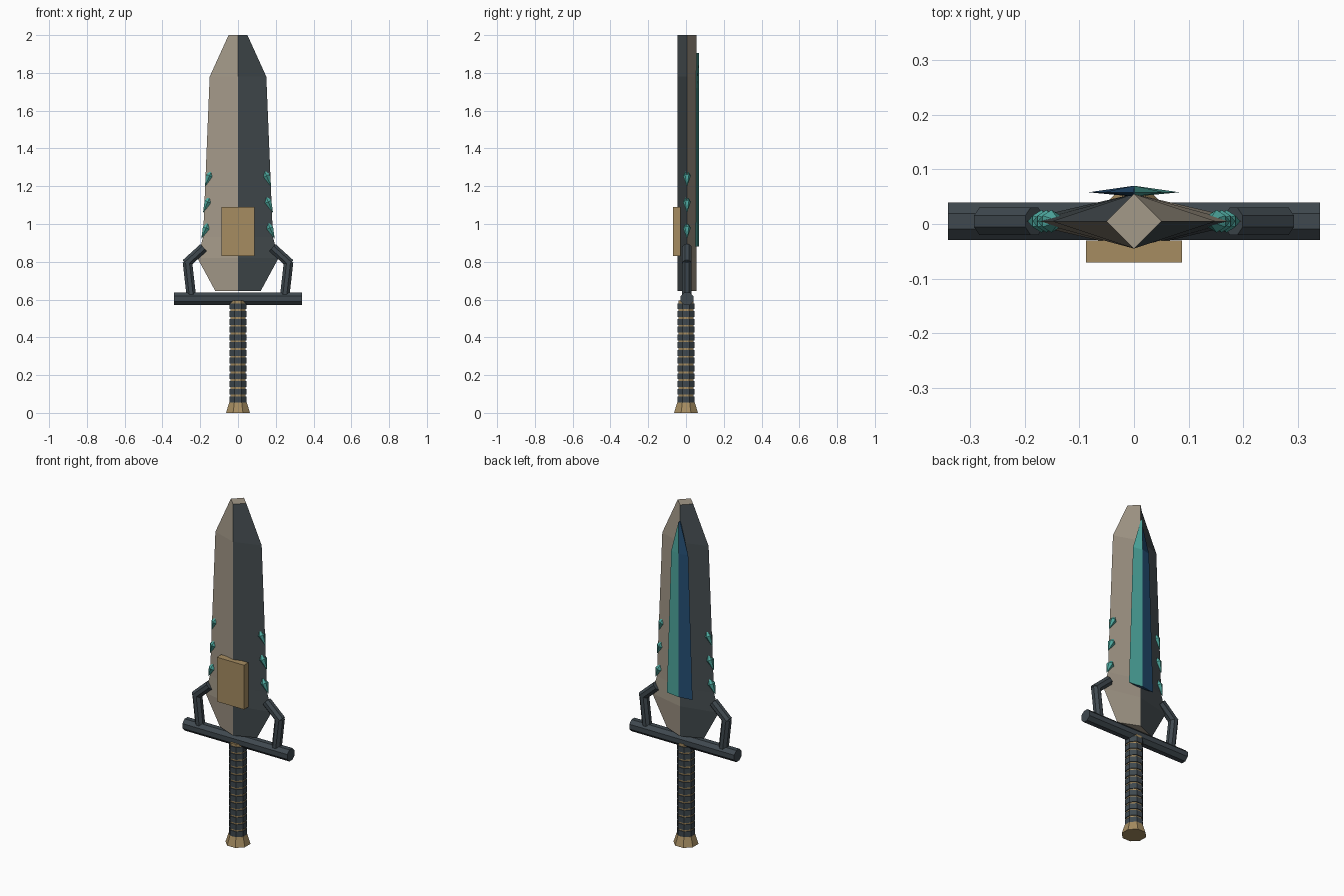
import bpy
import bmesh
from math import pi, cos
from mathutils import Vector, Matrix

cube = bpy.data.objects.get("Cube")
if cube:
    bpy.data.objects.remove(cube, do_unlink=True)


def material(name, rgb):
    m = bpy.data.materials.new(name)
    m.use_nodes = True
    m.diffuse_color = (*rgb, 1)
    bsdf = next(n for n in m.node_tree.nodes if n.type == 'BSDF_PRINCIPLED')
    bsdf.inputs["Base Color"].default_value = (*rgb, 1)
    bsdf.inputs["Roughness"].default_value = 0.8
    return m


BEIGE = material("pale stone", (0.37, 0.32, 0.25))
DARK = material("dark stone", (0.056, 0.07, 0.076))
IRON = material("dark iron", (0.05, 0.066, 0.078))
GOLD = material("dull gold", (0.38, 0.265, 0.12))
TEAL = material("teal crystal", (0.077, 0.40, 0.35))
BLUE = material("blue crystal", (0.018, 0.075, 0.17))
Y = 0.005  # centre plane of the blade


def finish(name, bm, mats, rule=None):
    bmesh.ops.recalc_face_normals(bm, faces=bm.faces)
    if rule:
        for f in bm.faces:
            f.material_index = rule(f.calc_center_median())
    me = bpy.data.meshes.new(name)
    bm.to_mesh(me)
    bm.free()
    for m in mats:
        me.materials.append(m)
    ob = bpy.data.objects.new(name, me)
    bpy.context.collection.objects.link(ob)
    return ob


def diamond_loft(name, profile, y_front, y_side, y_back, mats, rule):
    """Diamond sections stacked along z; profile holds (z, half width)."""
    bm = bmesh.new()
    rings = [[bm.verts.new(p) for p in ((0, y_front, z), (w, y_side, z),
                                        (0, y_back, z), (-w, y_side, z))]
             for z, w in profile]
    for a, b in zip(rings, rings[1:]):
        for i in range(4):
            j = (i + 1) % 4
            bm.faces.new((a[i], a[j], b[j], b[i]))
    bm.faces.new(rings[0])
    bm.faces.new(rings[-1])
    return finish(name, bm, mats, rule)


def add_prism(bm, start, end, r1, r2, sides=8):
    """Add a tapered prism between two points; radii are measured to the flats."""
    a, b = Vector(start), Vector(end)
    turn = (b - a).to_track_quat('Z', 'Y').to_matrix().to_4x4()
    k = cos(pi / sides)
    mat = Matrix.Translation((a + b) / 2) @ turn @ Matrix.Rotation(pi / sides, 4, 'Z')
    bmesh.ops.create_cone(bm, cap_ends=True, segments=sides, radius1=r1 / k,
                          radius2=r2 / k, depth=(b - a).length, matrix=mat)


def prism(name, start, end, r1, r2, mat, sides=8):
    bm = bmesh.new()
    add_prism(bm, start, end, r1, r2, sides)
    return finish(name, bm, [mat])


# Blade: opposite quarters share a colour, the end caps are pale
diamond_loft("blade", [(0.645, 0.12), (0.82, 0.215), (0.93, 0.185), (1.78, 0.15), (2.0, 0.05)],
             -0.045, Y, 0.055, [BEIGE, DARK],
             lambda c: 1 if c.x * (c.y - Y) < -1e-6 else 0)

# Crystal strip along the back of the blade
diamond_loft("back_crystal", [(0.88, 0.083), (1.72, 0.055), (1.905, 0.001)],
             0.05, 0.058, 0.07, [TEAL, BLUE], lambda c: 0 if c.x > 0 else 1)

# Front plate
bm = bmesh.new()
bmesh.ops.create_cube(bm, size=1, matrix=Matrix.Translation((0, -0.05, 0.96))
                      @ Matrix.Diagonal((0.176, 0.04, 0.26, 1)))
finish("front_plate", bm, [GOLD])

# Crossguard bar
prism("crossguard", (-0.34, Y, 0.604), (0.34, Y, 0.604), 0.034, 0.034, IRON)

# Bent arms from the guard to the blade, and gems on the blade edges
for side, label in ((1, "left"), (-1, "right")):
    knee = (side * 0.268, Y, 0.80)
    prism(label + "_lower_arm", (side * 0.245, Y, 0.60), knee, 0.025, 0.025, IRON)
    prism(label + "_upper_arm", (side * 0.276, Y, 0.79), (side * 0.182, Y, 0.875),
          0.025, 0.025, IRON)
    for i in range(3):
        z, x = 1.285 - 0.138 * i, 0.138 + 0.009 * i
        top = Vector((side * x, Y, z))
        tip = Vector((side * (x + 0.037), Y, z - 0.085))
        wide = top.lerp(tip, 0.35)
        bm = bmesh.new()
        add_prism(bm, top, wide, 0.003, 0.018, 6)
        add_prism(bm, wide, tip, 0.018, 0.001, 6)
        finish(f"{label}_edge_gem_{i + 1}", bm, [TEAL])

# Grip: gold core showing between dark bands
prism("grip_core", (0, 0, 0.04), (0, 0, 0.595), 0.041, 0.041, GOLD)
bm = bmesh.new()
count, low, high = 13, 0.05, 0.585
step = (high - low) / count
for i in range(count):
    z = low + i * step
    add_prism(bm, (0, 0, z + 0.005), (0, 0, z + step - 0.005), 0.046, 0.046)
finish("grip_bands", bm, [IRON])

# Pommel
prism("pommel", (0, 0, 0), (0, 0, 0.055), 0.063, 0.047, GOLD)
